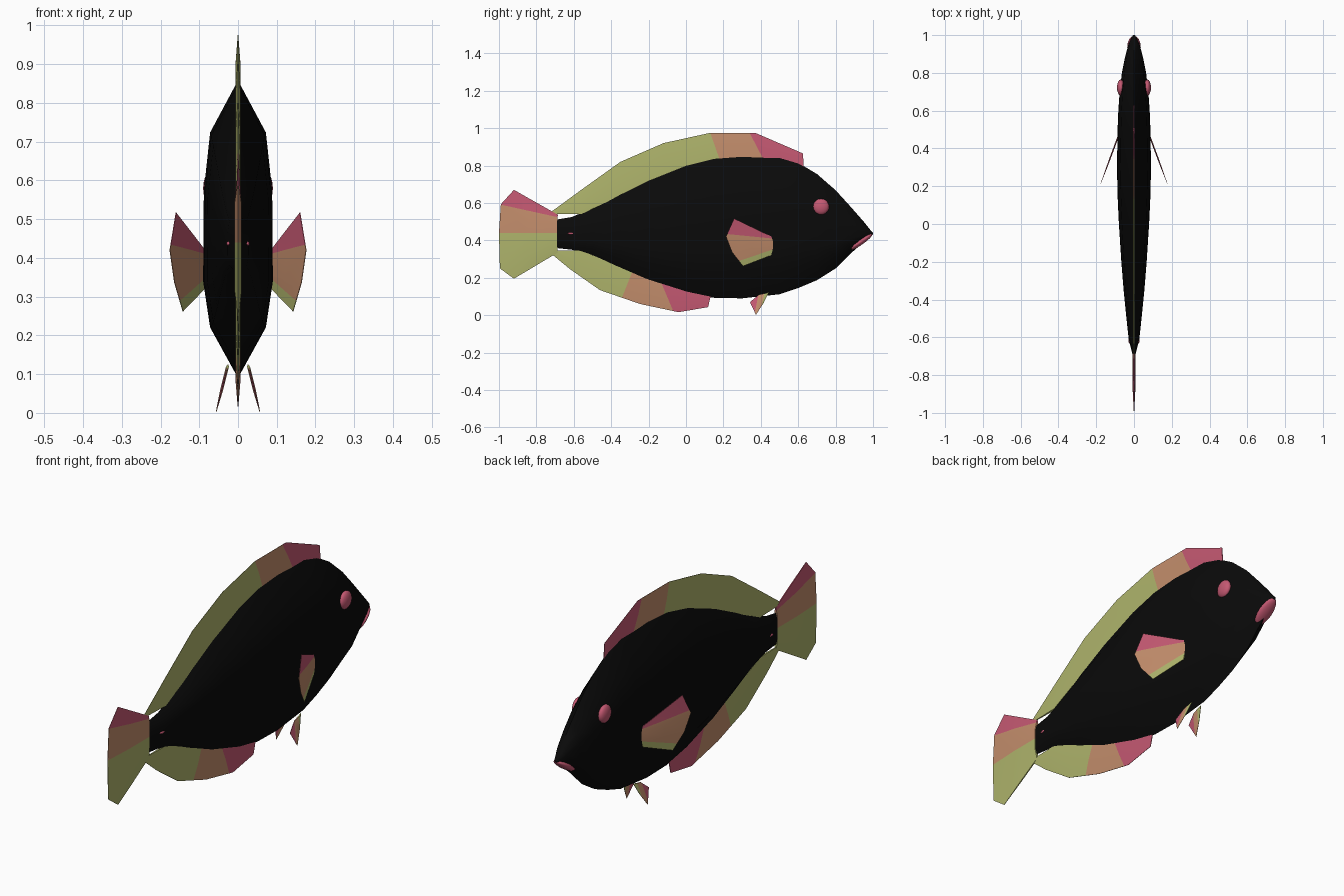
import bpy, bmesh
from mathutils import Vector

if "Cube" in bpy.data.objects:
    bpy.data.objects.remove(bpy.data.objects["Cube"])


def material(name, rgb):
    m = bpy.data.materials.new(name)
    m.use_nodes = True
    m.diffuse_color = (*rgb, 1)
    bsdf = next(n for n in m.node_tree.nodes if n.type == 'BSDF_PRINCIPLED')
    bsdf.inputs["Base Color"].default_value = (*rgb, 1)
    return m


black = material("black", (0.003, 0.003, 0.003))
pink = material("rose pink", (0.56, 0.1, 0.17))
tan = material("tan orange", (0.55, 0.27, 0.15))
green = material("olive green", (0.43, 0.46, 0.15))


def finish(name, bm, mats, angle=0.7, mirror=False):
    bmesh.ops.recalc_face_normals(bm, faces=bm.faces)
    me = bpy.data.meshes.new(name)
    bm.to_mesh(me)
    bm.free()
    for m in mats:
        me.materials.append(m)
    ob = bpy.data.objects.new(name, me)
    bpy.context.collection.objects.link(ob)
    if mirror:
        ob.modifiers.new("mirror", 'MIRROR').use_mirror_merge = False
    bpy.ops.object.select_all(action='DESELECT')
    ob.select_set(True)
    bpy.context.view_layer.objects.active = ob
    bpy.ops.object.shade_smooth_by_angle(angle=angle)
    return ob


def ellipsoid(name, centre, radii, mat, tilt=0, mirror=False):
    bm = bmesh.new()
    bmesh.ops.create_uvsphere(bm, u_segments=16, v_segments=10, radius=1)
    ob = finish(name, bm, [mat], mirror=mirror)
    for v in ob.data.vertices:
        p = Vector(a * b for a, b in zip(v.co, radii))
        # tilt is the rise of the part per unit of length
        v.co = Vector(centre) + Vector((p.x, p.y, p.z + tilt * p.y))
    return ob


def fin(name, stations, cuts, thick, x_at=lambda y, z: 0, mirror=False):
    """Thin lens-shaped fin lofted over (base, tip) pairs, banded by cut lines."""
    bm = bmesh.new()
    rings = []
    last = len(stations) - 1
    for i, (base, tip) in enumerate(stations):
        t = thick * (0.3 if i in (0, last) else 1)
        a, b = Vector(base), Vector(tip)
        mid = a.lerp(b, 0.5)
        ring = []
        for p, off in ((a, t), (mid, t), (b, 0.0008), (b, -0.0008), (mid, -t), (a, -t)):
            ring.append(bm.verts.new((x_at(*p) + off, *p)))
        rings.append(ring)
    for r, s in zip(rings, rings[1:]):
        for j in range(6):
            k = (j + 1) % 6
            bm.faces.new((r[j], r[k], s[k], s[j]))
    bm.faces.new(rings[0])
    bm.faces.new(rings[-1])
    planes = []
    for p, q in cuts:
        planes.append((Vector((0, *p)), Vector((0, p[1] - q[1], q[0] - p[0]))))
    for co, no in planes:
        bmesh.ops.bisect_plane(bm, geom=bm.verts[:] + bm.edges[:] + bm.faces[:],
                               plane_co=co, plane_no=no)
    for f in bm.faces:
        c = f.calc_center_median()
        f.material_index = sum((c - co).dot(no) > 0 for co, no in planes)
    return finish(name, bm, [green, tan, pink], mirror=mirror)


# Body: (y, top, bottom, half width) sections with a keeled outline
sections = [
    (-0.70, 0.51, 0.36, 0.006), (-0.61, 0.525, 0.35, 0.028), (-0.5, 0.572, 0.315, 0.04),
    (-0.35, 0.655, 0.245, 0.055), (-0.2, 0.73, 0.18, 0.067), (0, 0.81, 0.117, 0.08),
    (0.15, 0.847, 0.093, 0.087), (0.3, 0.858, 0.09, 0.09), (0.5, 0.848, 0.112, 0.087),
    (0.6, 0.815, 0.145, 0.083), (0.7, 0.755, 0.187, 0.076), (0.8, 0.668, 0.25, 0.064),
    (0.88, 0.58, 0.33, 0.048), (0.95, 0.5, 0.39, 0.03), (0.99, 0.45, 0.425, 0.012),
    (1.0, 0.442, 0.432, 0.004)]
half = [(0, 1), (0.8, 0.65), (0.98, 0.26), (1, -0.35), (0.8, -0.66), (0, -1)]
outline = half + [(-x, z) for x, z in half[-2:0:-1]]
bm = bmesh.new()
rings = [[bm.verts.new((w * x, y, (t + b) / 2 + (t - b) / 2 * z)) for x, z in outline]
         for y, t, b, w in sections]
n = len(outline)
for r, s in zip(rings, rings[1:]):
    for j in range(n):
        bm.faces.new((r[j], r[(j + 1) % n], s[(j + 1) % n], s[j]))
bm.faces.new(rings[0])
bm.faces.new(rings[-1])
finish("body", bm, [black], angle=0.9)

# Head details and tail-root spots
ellipsoid("eyes", (0.07, 0.722, 0.58), (0.02, 0.043, 0.043), pink, mirror=True)
ellipsoid("lower_lip", (0, 0.933, 0.392), (0.036, 0.064, 0.02), pink, tilt=0.64)
ellipsoid("tail_spots", (0.024, -0.615, 0.437), (0.006, 0.018, 0.006), pink, mirror=True)

# Fins along the back, belly and tail
fin("dorsal_fin",
    [((-0.71, 0.54), (-0.716, 0.556)), ((-0.56, 0.54), (-0.56, 0.67)),
     ((-0.35, 0.64), (-0.35, 0.82)), ((-0.12, 0.745), (-0.12, 0.92)),
     ((0.15, 0.83), (0.13, 0.975)), ((0.4, 0.84), (0.37, 0.975)),
     ((0.63, 0.79), (0.625, 0.865))],
    [((0.13, 0.975), (0.17, 0.86)), ((0.34, 0.975), (0.4, 0.86))], 0.006)
fin("anal_fin",
    [((-0.7, 0.345), (-0.71, 0.32)), ((-0.56, 0.345), (-0.62, 0.246)),
     ((-0.4, 0.28), (-0.46, 0.134)), ((-0.2, 0.195), (-0.246, 0.06)),
     ((-0.02, 0.14), (-0.04, 0.016)), ((0.134, 0.11), (0.118, 0.043))],
    [((-0.3, 0.2), (-0.34, 0.1)), ((-0.12, 0.145), (-0.08, 0.05))], 0.006)
fin("tail_fin",
    [((-0.685, 0.537), (-0.92, 0.67)), ((-0.69, 0.49), (-0.99, 0.593)),
     ((-0.69, 0.435), (-1, 0.44)), ((-0.69, 0.38), (-0.995, 0.25)),
     ((-0.685, 0.335), (-0.92, 0.195))],
    [((-1, 0.44), (-0.7, 0.44)), ((-1, 0.593), (-0.69, 0.525))], 0.009)

# Paired side and belly fins
fin("pectoral_fins",
    [((0.465, 0.417), (0.257, 0.517)), ((0.468, 0.395), (0.214, 0.42)),
     ((0.465, 0.355), (0.246, 0.337)), ((0.455, 0.32), (0.305, 0.262))],
    [((0.27, 0.285), (0.46, 0.35)), ((0.21, 0.435), (0.46, 0.41))], 0.004,
    lambda y, z: 0.085 + 0.37 * (0.46 - y), mirror=True)
fin("pelvic_fins",
    [((0.444, 0.125), (0.415, 0.065)), ((0.43, 0.118), (0.374, 0.002)),
     ((0.39, 0.11), (0.342, 0.07))],
    [((0.395, 0), (0.415, 0.1)), ((0.365, 0), (0.385, 0.1))], 0.004,
    lambda y, z: 0.027 + 0.25 * (0.12 - z), mirror=True)
